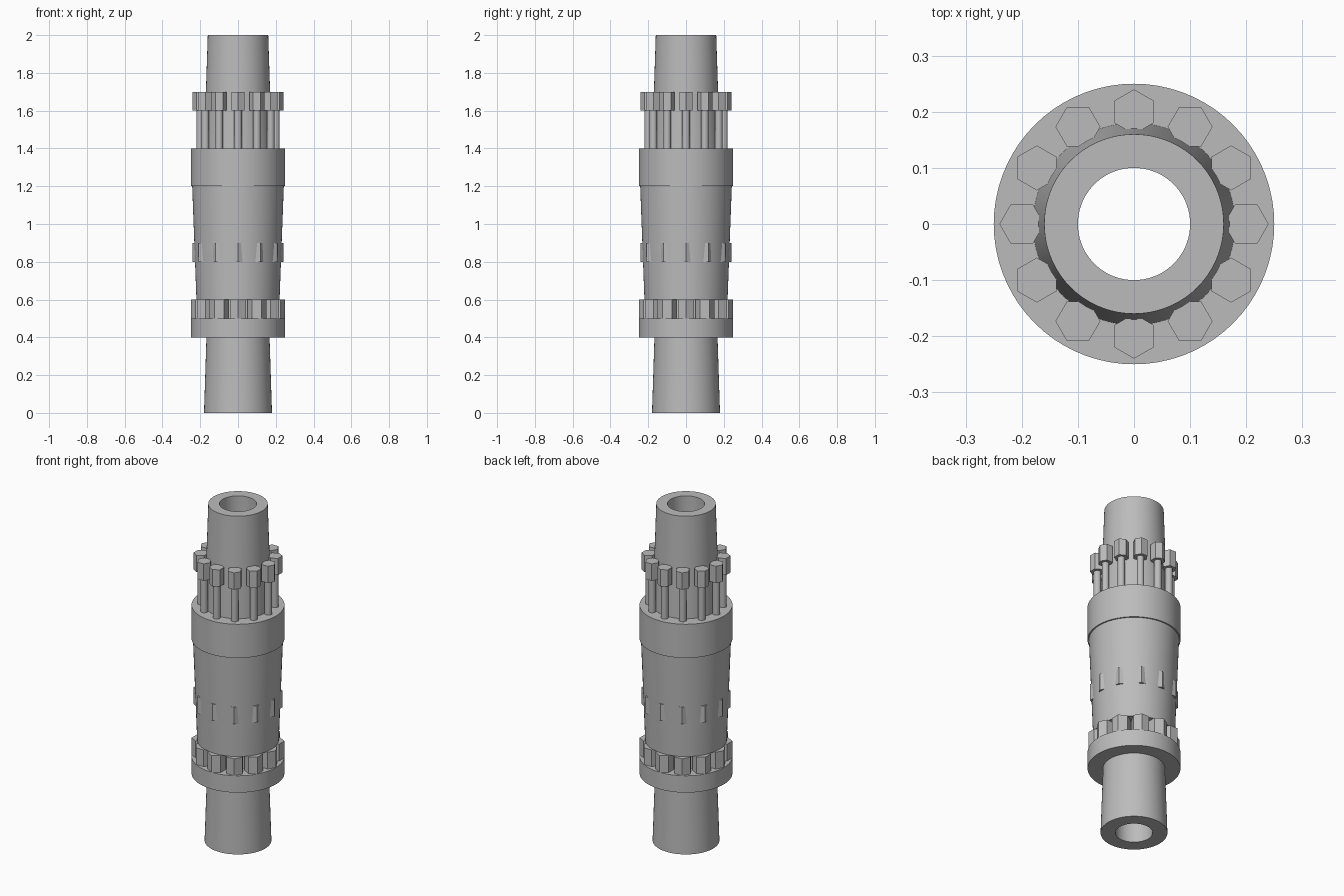
import bpy
import bmesh
from math import cos, sin, pi, radians

cube = bpy.data.objects.get("Cube")
if cube:
    bpy.data.objects.remove(cube)

steel = bpy.data.materials.new("grey_steel")
steel.use_nodes = True
GREY = (0.5, 0.5, 0.5, 1)
steel.diffuse_color = GREY
steel.node_tree.nodes["Principled BSDF"].inputs["Base Color"].default_value = GREY

BOLTS = 12
BOLT_CIRCLE = 0.2


def finish(name, bm):
    bmesh.ops.recalc_face_normals(bm, faces=bm.faces[:])
    mesh = bpy.data.meshes.new(name)
    bm.to_mesh(mesh)
    bm.free()
    mesh.materials.append(steel)
    obj = bpy.data.objects.new(name, mesh)
    bpy.context.collection.objects.link(obj)
    bpy.ops.object.select_all(action='DESELECT')
    obj.select_set(True)
    bpy.context.view_layer.objects.active = obj
    bpy.ops.object.shade_smooth_by_angle(angle=radians(30))
    return obj


def revolve(name, profile, sides=72):
    """Spin a closed (radius, height) profile about the z axis."""
    bm = bmesh.new()
    rings = []
    for i in range(sides):
        a = 2 * pi * i / sides
        rings.append([bm.verts.new((r * cos(a), r * sin(a), z)) for r, z in profile])
    n = len(profile)
    for i in range(sides):
        here, there = rings[i], rings[(i + 1) % sides]
        for j in range(n):
            k = (j + 1) % n
            bm.faces.new((here[j], there[j], there[k], here[k]))
    return finish(name, bm)


def prism_ring(name, radius, z0, z1, sides):
    """A circle of prisms, each with a corner pointing outwards."""
    bm = bmesh.new()
    for i in range(BOLTS):
        a = 2 * pi * i / BOLTS
        cx, cy = BOLT_CIRCLE * cos(a), BOLT_CIRCLE * sin(a)
        corners = [a + 2 * pi * s / sides for s in range(sides)]
        low, high = [[bm.verts.new((cx + radius * cos(c), cy + radius * sin(c), z))
                      for c in corners] for z in (z0, z1)]
        bm.faces.new(low[::-1])
        bm.faces.new(high)
        for s in range(sides):
            t = (s + 1) % sides
            bm.faces.new((low[s], low[t], high[t], high[s]))
    return finish(name, bm)


# Hollow housing: lower pipe, flange, tapered body, collar and upper pipe
revolve("housing", [
    (0.10, 0.0), (0.18, 0.0), (0.167, 0.4),
    (0.25, 0.4), (0.25, 0.5), (0.163, 0.5),
    (0.16, 0.6), (0.22, 0.6), (0.2425, 1.2),
    (0.25, 1.2), (0.25, 1.4), (0.18, 1.4),
    (0.16, 2.0), (0.10, 2.0),
])

# Bolt shanks and the hexagonal heads and nuts along them
prism_ring("bolt_shanks", 0.02, 0.49, 1.61, 20)
prism_ring("bolt_heads", 0.04, 1.6, 1.7, 6)
prism_ring("collar_nuts", 0.05, 1.3, 1.398, 6)
prism_ring("body_nuts", 0.04, 0.8, 0.9, 6)
prism_ring("flange_nuts", 0.05, 0.5, 0.6, 6)
